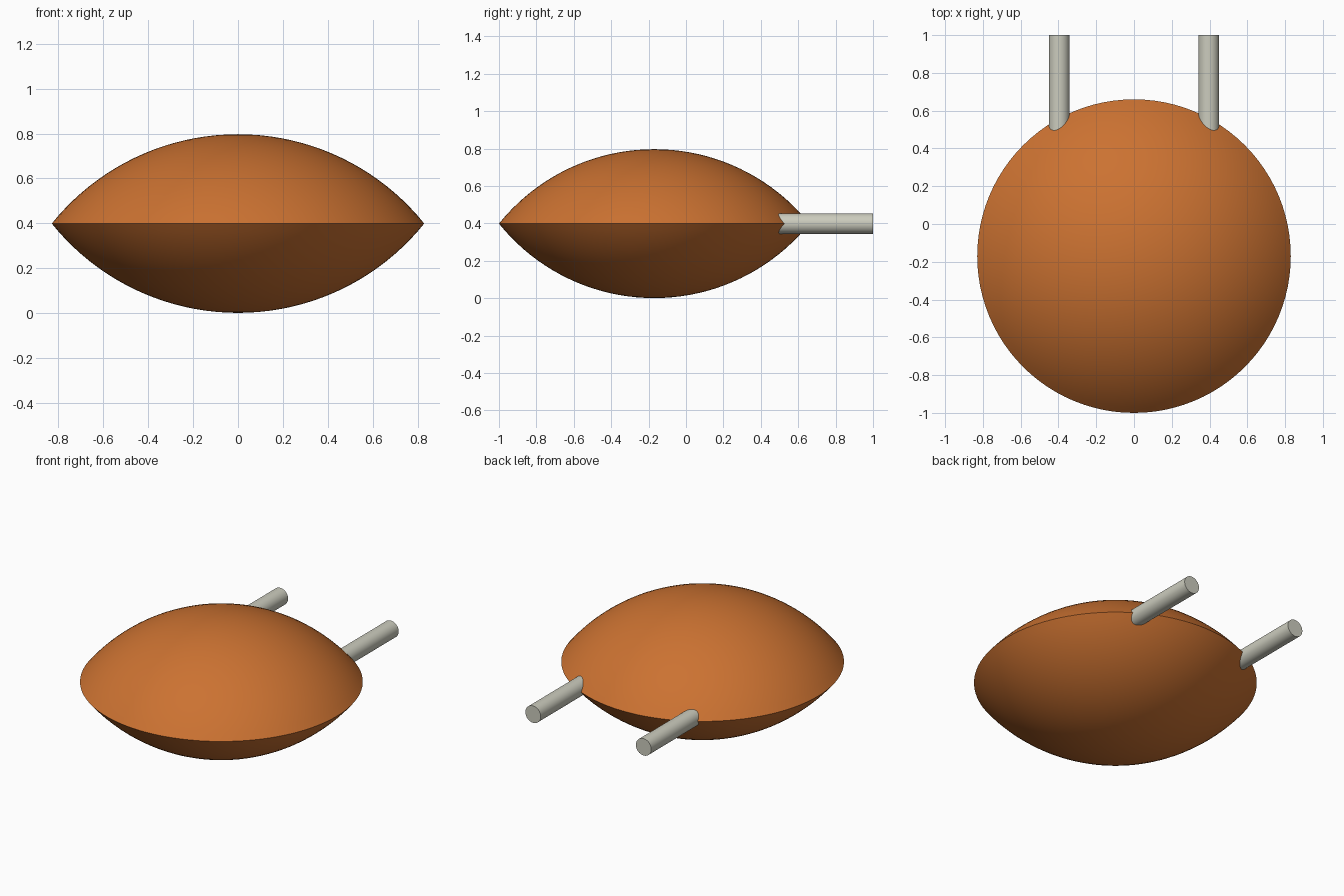
import bpy, bmesh, math
from mathutils import Matrix, Vector

default_cube = bpy.data.objects.get("Cube")
if default_cube:
    bpy.data.objects.remove(default_cube, do_unlink=True)

RADIUS, HEIGHT, MID_Z, CENTER_Y = 0.83, 0.398, 0.399, -0.17


def make_material(name, rgb):
    mat = bpy.data.materials.new(name)
    mat.use_nodes = True
    mat.diffuse_color = (*rgb, 1)
    mat.node_tree.nodes["Principled BSDF"].inputs["Base Color"].default_value = (*rgb, 1)
    return mat


def finish(name, bm, mat):
    bmesh.ops.recalc_face_normals(bm, faces=bm.faces)
    mesh = bpy.data.meshes.new(name)
    bm.to_mesh(mesh)
    bm.free()
    mesh.materials.append(mat)
    obj = bpy.data.objects.new(name, mesh)
    bpy.context.collection.objects.link(obj)
    bpy.ops.object.select_all(action='DESELECT')
    obj.select_set(True)
    bpy.context.view_layer.objects.active = obj
    bpy.ops.object.shade_smooth_by_angle(angle=math.radians(35))
    return obj


orange = make_material("burnt_orange", (0.60, 0.168, 0.031))
grey = make_material("warm_grey", (0.60, 0.60, 0.51))

# Lens body: two spherical caps meeting at a sharp rim, spun from an arc
sphere_r = (RADIUS ** 2 + HEIGHT ** 2) / (2 * HEIGHT)
rim_angle = math.asin(RADIUS / sphere_r)
steps = 20
arc = [(sphere_r * math.sin(rim_angle * i / steps),
        sphere_r * math.cos(rim_angle * i / steps) - sphere_r + HEIGHT)
       for i in range(steps + 1)]
profile = arc + [(r, -h) for r, h in reversed(arc[:-1])]

bm = bmesh.new()
verts = [bm.verts.new((r, 0, h)) for r, h in profile]
edges = [bm.edges.new(pair) for pair in zip(verts, verts[1:])]
bmesh.ops.spin(bm, geom=verts + edges, cent=(0, 0, 0), axis=(0, 0, 1),
               angle=math.tau, steps=96, use_duplicate=False)
bmesh.ops.remove_doubles(bm, verts=bm.verts, dist=0.0001)
bmesh.ops.translate(bm, verts=bm.verts, vec=Vector((0, CENTER_Y, MID_Z)))
finish("lens_body", bm, orange)

# Two rods sticking out of the back
rod_start, rod_end = 0.42, 1.0
for side, name in ((1, "left_rod"), (-1, "right_rod")):
    bm = bmesh.new()
    place = (Matrix.Translation((side * 0.396, (rod_start + rod_end) / 2, MID_Z))
             @ Matrix.Rotation(math.pi / 2, 4, 'X'))
    bmesh.ops.create_cone(bm, cap_ends=True, segments=32, radius1=0.055,
                          radius2=0.055, depth=rod_end - rod_start, matrix=place)
    finish(name, bm, grey)
